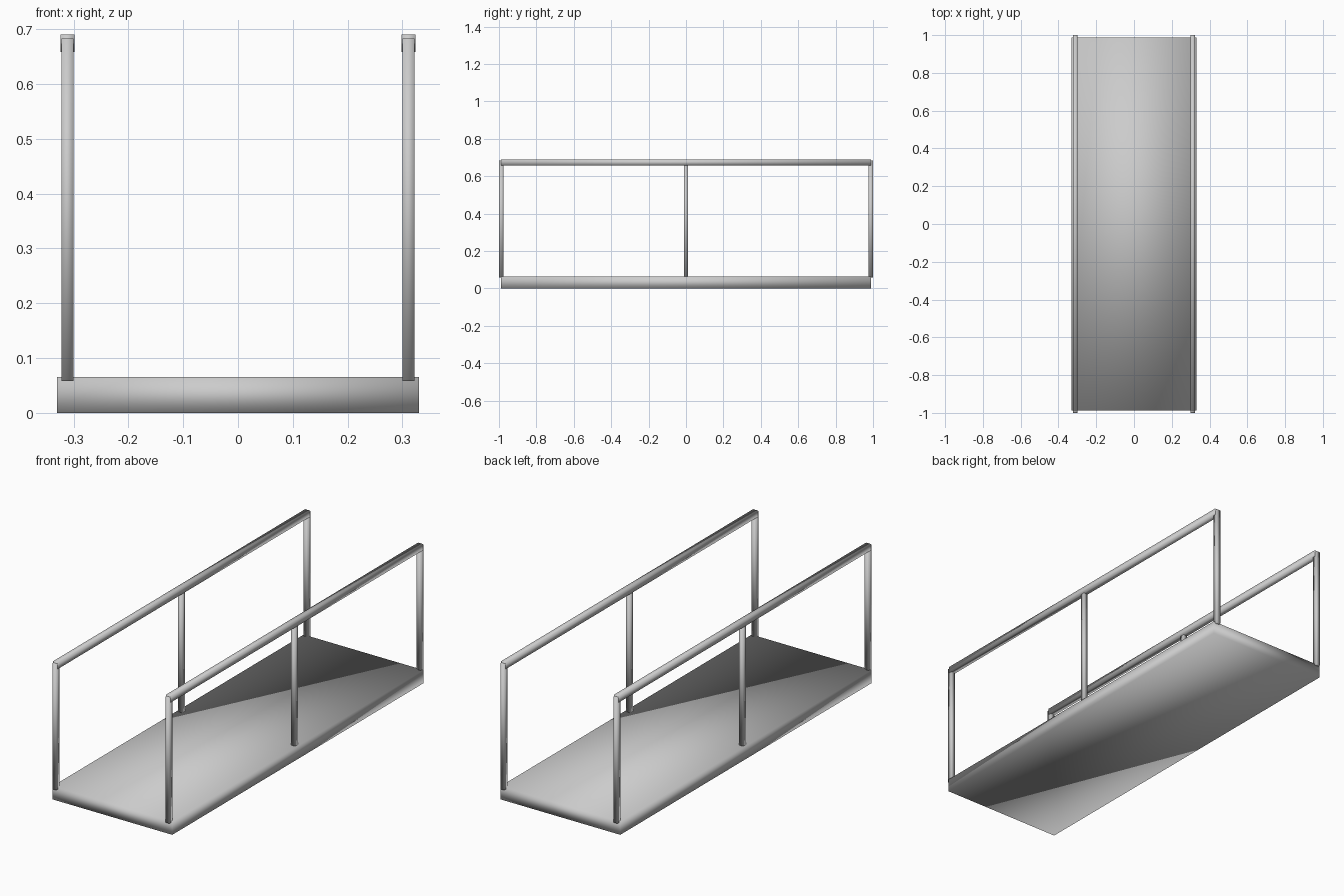
import bpy

if "Cube" in bpy.data.objects:
    bpy.data.objects.remove(bpy.data.objects["Cube"])


def box(name, x, y, z):
    """Softly shaded box spanning the given (min, max) ranges."""
    spans = (x, y, z)
    bpy.ops.mesh.primitive_cube_add(size=1, location=[(a + b) / 2 for a, b in spans])
    ob = bpy.context.object
    ob.name = name
    ob.scale = [b - a for a, b in spans]
    bpy.ops.object.transform_apply(location=False, rotation=False, scale=True)
    bpy.ops.object.shade_smooth()
    return ob


# Walkway deck
box("deck", (-0.33, 0.33), (-0.988, 0.988), (0, 0.065))

# Railings on both sides: three posts and a handrail each
for side, sx in (("left", -1), ("right", 1)):
    cx = sx * 0.311
    for place, cy in (("front", -0.988), ("middle", 0), ("back", 0.988)):
        hy = 0.011 if cy == 0 else 0.012
        box(f"{side}_{place}_post", (cx - 0.011, cx + 0.011),
            (cy - hy, cy + hy), (0.058, 0.683))
    box(f"{side}_handrail", (cx - 0.013, cx + 0.013), (-0.99, 0.99), (0.658, 0.69))
